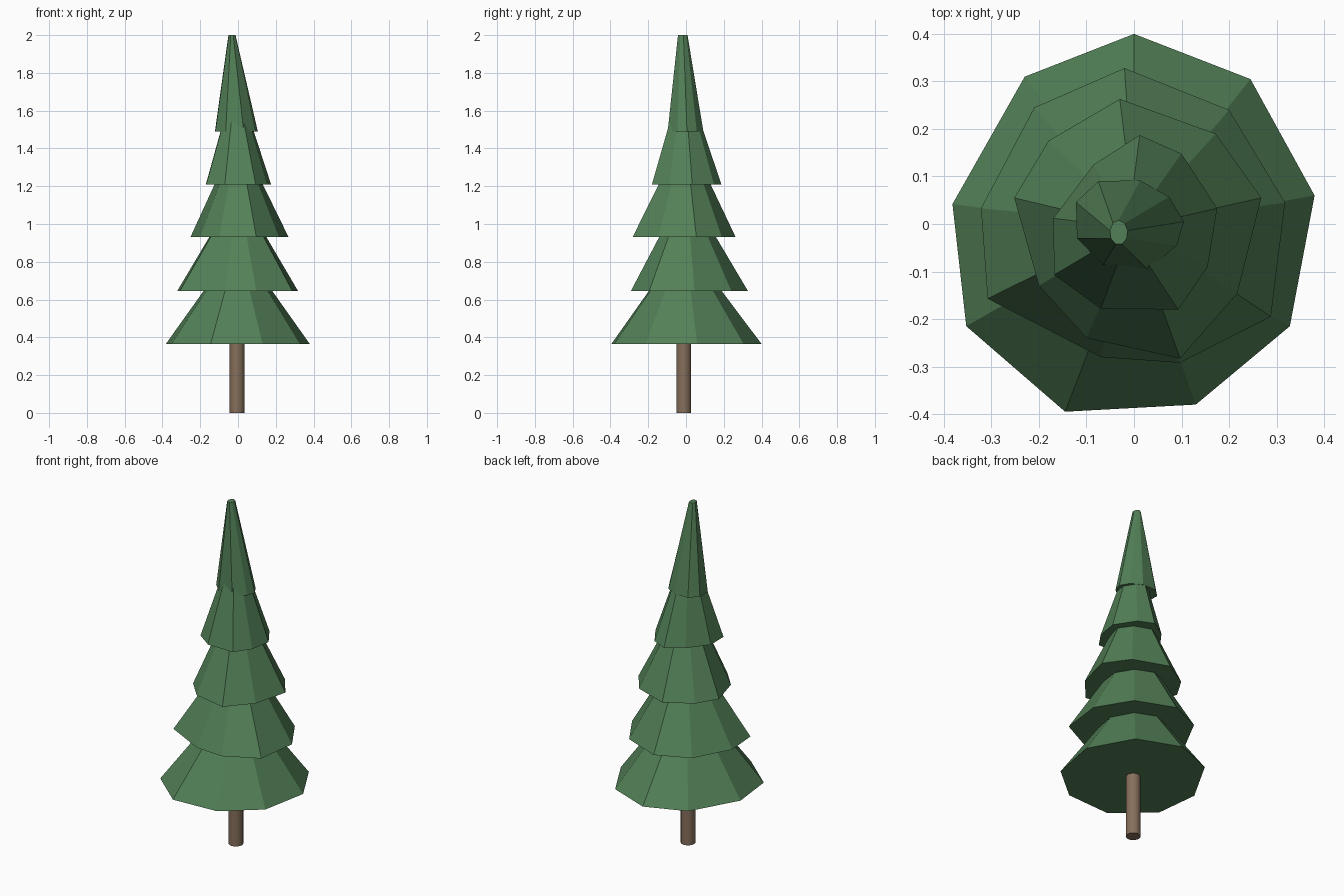
import bpy, bmesh, math

if "Cube" in bpy.data.objects:
    bpy.data.objects.remove(bpy.data.objects["Cube"])

def material(name, rgb):
    m = bpy.data.materials.new(name)
    m.diffuse_color = (*rgb, 1)
    m.use_nodes = True
    m.node_tree.nodes["Principled BSDF"].inputs["Base Color"].default_value = m.diffuse_color
    return m

green = material("needles", (0.085, 0.215, 0.095))
brown = material("bark", (0.24, 0.16, 0.105))

# Each branch tier: base height and its uneven nine-sided rim, clockwise from the back
HEIGHT = 0.51
TOP = (0.019, 0.026)
tiers = [
    (0.365, (0, -0.01), [(0, .40), (.245, .305), (.38, .06), (.328, -.215), (.13, -.38),
                         (-.145, -.395), (-.353, -.215), (-.382, .042), (-.23, .31)]),
    (0.645, (0, 0), [(-.02, .328), (.20, .24), (.318, .045), (.288, -.195), (.097, -.292),
                     (-.07, -.28), (-.308, -.157), (-.322, .033), (-.21, .245)]),
    (0.93, (0, -0.005), [(-.03, .263), (.172, .19), (.268, .055), (.217, -.147), (.097, -.283),
                         (-.10, -.24), (-.20, -.13), (-.252, .055), (-.18, .175)]),
    (1.21, (-0.01, -0.01), [(.012, .187), (.10, .148), (.175, .033), (.155, -.09), (.093, -.18),
                            (-.07, -.178), (-.168, -.107), (-.17, .012), (-.085, .125)]),
    (1.49, (-0.032, -0.018), [(.013, .092), (.074, .057), (.105, .005), (.09, -.045), (.03, -.097),
                              (-.065, -.086), (-.12, -.03), (-.122, .046), (-.075, .09)]),
]

def build_tier(name, z, centre, rim):
    bm = bmesh.new()
    n = len(rim)
    low = [bm.verts.new((x, y, z)) for x, y in rim]
    high = []
    for i in range(n):
        a = math.pi / 2 - i * math.tau / n
        high.append(bm.verts.new((centre[0] + TOP[0] * math.cos(a),
                                  centre[1] + TOP[1] * math.sin(a), z + HEIGHT)))
    for i in range(n):
        j = (i + 1) % n
        bm.faces.new((low[i], low[j], high[j], high[i]))
    bm.faces.new(low)
    bm.faces.new(high)
    bmesh.ops.recalc_face_normals(bm, faces=bm.faces)
    me = bpy.data.meshes.new(name)
    bm.to_mesh(me)
    bm.free()
    me.materials.append(green)
    bpy.context.collection.objects.link(bpy.data.objects.new(name, me))

for k, (z, centre, rim) in enumerate(tiers, 1):
    build_tier(f"branch_tier_{k}", z, centre, rim)

# Trunk
bpy.ops.mesh.primitive_cylinder_add(vertices=20, radius=0.039, depth=0.38,
                                    location=(-0.005, -0.012, 0.19))
trunk = bpy.context.object
trunk.name = "trunk"
trunk.data.materials.append(brown)
bpy.ops.object.shade_smooth_by_angle(angle=math.radians(40))
